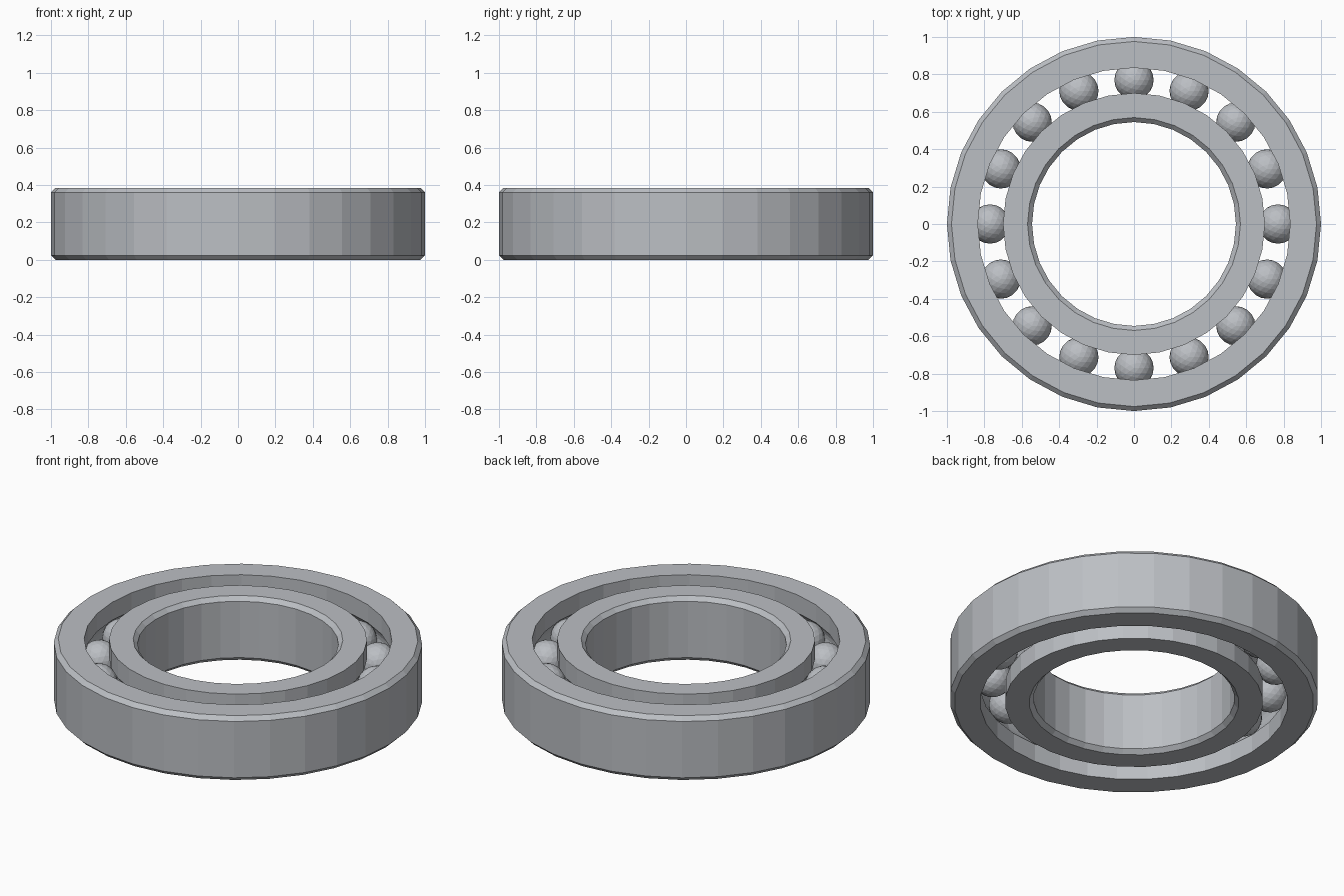
import bpy
import bmesh
import math
from mathutils import Matrix, Vector

cube = bpy.data.objects.get("Cube")
if cube:
    bpy.data.objects.remove(cube, do_unlink=True)

HEIGHT = 0.385
MID = HEIGHT / 2
CHAMFER = 0.024
PITCH = 0.77        # radius of the circle of ball centres
BALL = 0.105
GROOVE = 0.107
SEGMENTS = 32
BALLS = 16

steel = bpy.data.materials.new("brushed steel grey")
steel.use_nodes = True
colour = (0.50, 0.52, 0.55, 1)
steel.diffuse_color = colour
steel.node_tree.nodes["Principled BSDF"].inputs["Base Color"].default_value = colour


def finish(bm, name):
    bmesh.ops.recalc_face_normals(bm, faces=bm.faces)
    mesh = bpy.data.meshes.new(name)
    bm.to_mesh(mesh)
    bm.free()
    mesh.materials.append(steel)
    obj = bpy.data.objects.new(name, mesh)
    bpy.context.collection.objects.link(obj)
    return obj


def race(name, rim, track, steps=8):
    """Ring with a chamfered plain wall at rim and a ball groove in the wall at track."""
    inward = math.copysign(CHAMFER, track - rim)
    profile = [(track, HEIGHT), (rim + inward, HEIGHT), (rim, HEIGHT - CHAMFER),
               (rim, CHAMFER), (rim + inward, 0), (track, 0)]
    # circular groove centred on the ball path
    side = math.copysign(1, track - PITCH)
    half = math.acos(abs(track - PITCH) / GROOVE)
    for i in range(steps + 1):
        a = half * (2 * i / steps - 1)
        profile.append((PITCH + side * GROOVE * math.cos(a), MID + GROOVE * math.sin(a)))
    # revolve the closed profile
    bm = bmesh.new()
    rings = []
    for s in range(SEGMENTS):
        turn = Matrix.Rotation(math.tau * s / SEGMENTS, 3, "Z")
        rings.append([bm.verts.new(turn @ Vector((r, 0, z))) for r, z in profile])
    count = len(profile)
    for s in range(SEGMENTS):
        a, b = rings[s - 1], rings[s]
        for i in range(count):
            bm.faces.new((a[i - 1], a[i], b[i], b[i - 1]))
    return finish(bm, name)


# the two races
race("outer_race", 1.0, 0.835)
race("inner_race", 0.545, 0.70)

# faceted balls between the races
for n in range(BALLS):
    a = math.tau * n / BALLS
    bm = bmesh.new()
    bmesh.ops.create_icosphere(bm, subdivisions=3, radius=BALL)
    ball = finish(bm, f"ball_{n + 1}")
    ball.location = (PITCH * math.cos(a), PITCH * math.sin(a), MID)
